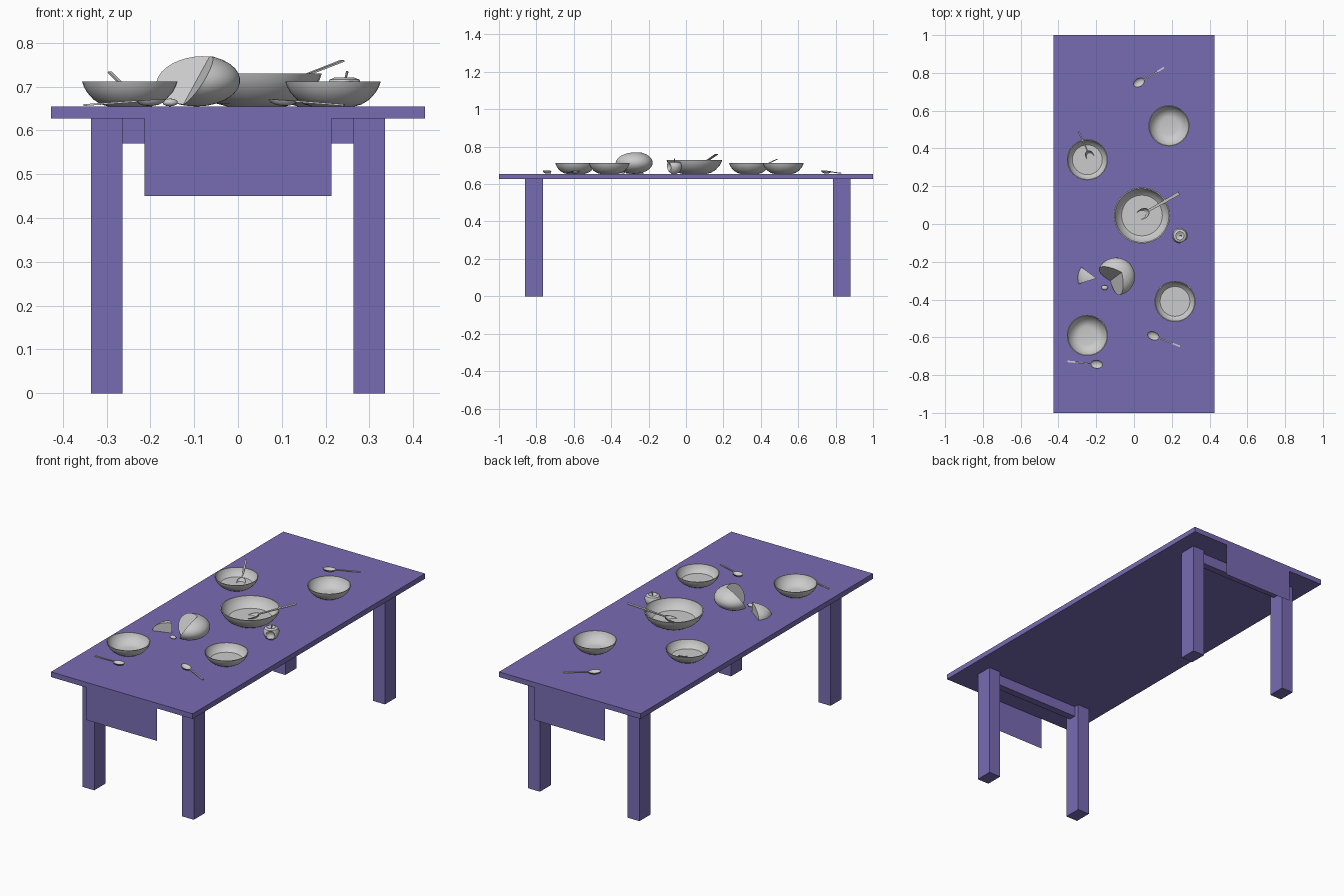
import bpy, bmesh
from math import radians, cos, sin, pi
from mathutils import Matrix, Vector

if "Cube" in bpy.data.objects:
    bpy.data.objects.remove(bpy.data.objects["Cube"])

TOP = 0.655
purple = bpy.data.materials.new("purple")
purple.diffuse_color = (0.19, 0.15, 0.45, 1)
purple.use_nodes = True
purple.node_tree.nodes["Principled BSDF"].inputs["Base Color"].default_value = purple.diffuse_color


def make(name, bm, mat=None, smooth=True):
    bmesh.ops.recalc_face_normals(bm, faces=bm.faces)
    me = bpy.data.meshes.new(name)
    bm.to_mesh(me)
    bm.free()
    ob = bpy.data.objects.new(name, me)
    bpy.context.collection.objects.link(ob)
    if mat:
        me.materials.append(mat)
    if smooth:
        bpy.ops.object.select_all(action='DESELECT')
        ob.select_set(True)
        bpy.context.view_layer.objects.active = ob
        bpy.ops.object.shade_smooth_by_angle(angle=radians(40))
    return ob


def add_box(bm, lo, hi):
    lo, hi = Vector(lo), Vector(hi)
    m = Matrix.Translation((lo + hi) / 2) @ Matrix.Diagonal((*(hi - lo), 1))
    return bmesh.ops.create_cube(bm, size=1, matrix=m)["verts"]


def box(name, lo, hi):
    bm = bmesh.new()
    add_box(bm, lo, hi)
    return make(name, bm, purple, False)


def lathe(profile, steps=32, start=0.0, sweep=360.0):
    """Turn an (r, z) profile round z; a partial sweep gets flat end caps."""
    bm = bmesh.new()
    cols = []
    for i in range(steps + 1):
        a = radians(start + sweep * i / steps)
        cols.append([bm.verts.new((r * cos(a), r * sin(a), z)) for r, z in profile])
    for a, b in zip(cols, cols[1:]):
        for j in range(len(profile) - 1):
            bm.faces.new((a[j], b[j], b[j + 1], a[j + 1]))
    if sweep < 360:
        bm.faces.new(cols[0])
        bm.faces.new(cols[-1][::-1])
    bmesh.ops.remove_doubles(bm, verts=bm.verts, dist=1e-5)
    bmesh.ops.dissolve_degenerate(bm, edges=bm.edges, dist=1e-6)
    return bm


# Table
box("table_top", (-0.427, -1, 0.627), (0.427, 1, TOP))
for end, y0, y1 in (("front", -0.86, -0.765), ("back", 0.785, 0.88)):
    for side, x in (("left", -0.3), ("right", 0.3)):
        box(f"{end}_{side}_leg", (x - 0.036, y0, 0), (x + 0.036, y1, 0.627))
    ym = (y0 + y1) / 2
    box(f"{end}_rail", (-0.265, ym - 0.02, 0.57), (0.265, ym + 0.02, 0.627))

# Cloth ends hanging at the front and back
for end, y in (("front", -1), ("back", 1)):
    bm = bmesh.new()
    bm.faces.new([bm.verts.new((x, y, z)) for x, z in
                  ((-0.213, 0.45), (0.213, 0.45), (0.213, TOP), (-0.213, TOP))])
    make(f"{end}_cloth", bm, purple, False)

# Bowls, some with soup
OUTER = [(0, 0), (0.45, 0), (0.6, 0.08), (0.76, 0.27), (0.9, 0.57), (0.97, 0.82), (1, 1)]
INNER = [(0.96, 1), (0.93, 0.82), (0.86, 0.58), (0.72, 0.29), (0.57, 0.13), (0.43, 0.08), (0, 0.08)]


def bowl(name, x, y, r, h, soup):
    bm = lathe([(a * r, b * h) for a, b in OUTER + INNER])
    make(name, bm).location = (x, y, TOP)
    if soup:
        bm = bmesh.new()
        bmesh.ops.create_circle(bm, cap_ends=True, segments=32, radius=0.73 * r)
        make(name + "_soup", bm).location = (x, y, TOP + 0.3 * h)


bowl("bowl_1", 0.185, 0.52, 0.109, 0.057, False)
bowl("bowl_2", -0.247, 0.34, 0.109, 0.057, True)
bowl("bowl_3", 0.217, -0.41, 0.109, 0.057, True)
bowl("bowl_4", -0.247, -0.59, 0.109, 0.057, False)
bowl("serving_bowl", 0.042, 0.045, 0.149, 0.075, True)


def spoon(name, head, end, r=0.034, width=0.009):
    head, end = Vector(head), Vector(end)
    length = (end - head).length
    d = 0.42 * r
    prof = [(0, -d), (0.5 * r, -0.85 * d), (0.85 * r, -0.5 * d), (r, 0),
            (0.92 * r, 0), (0.75 * r, -0.42 * d), (0.45 * r, -0.7 * d), (0, -0.85 * d)]
    bm = lathe(prof, 20)
    bmesh.ops.scale(bm, vec=(1, 0.68, 1), verts=bm.verts)
    handle = add_box(bm, (0.93 * r, -width / 2, -0.003), (length, width / 2, 0.001))
    for v in handle:
        if v.co.x < length / 2:
            v.co.y *= 0.7
    ob = make(name, bm)
    ob.matrix_world = Matrix.Translation(head) @ (end - head).to_track_quat('X', 'Z').to_matrix().to_4x4()


# Spoons on the table, in a bowl, and the serving spoon
spoon("spoon_back", (0.026, 0.749, 0.67), (0.159, 0.828, 0.659))
spoon("spoon_right", (0.102, -0.592, 0.67), (0.243, -0.648, 0.659))
spoon("spoon_front", (-0.198, -0.743, 0.67), (-0.352, -0.727, 0.659))
spoon("spoon_in_bowl", (-0.234, 0.36, 0.676), (-0.293, 0.488, 0.734))
spoon("serving_spoon", (0.045, 0.053, 0.685), (0.238, 0.163, 0.76), 0.042, 0.018)

# Round loaf with a wedge missing, axis leaning away from the cut
arc = [(sin(pi * i / 16), -cos(pi * i / 16)) for i in range(17)]
arc[0], arc[-1] = (0, -1), (0, 1)
bm = lathe(arc, 24, -78, 231)
lean = Matrix.Rotation(radians(22), 4, Vector((cos(radians(127)), sin(radians(127)), 0)))
bmesh.ops.transform(bm, matrix=Matrix.Diagonal((0.1, 0.1, 0.059, 1)) @ lean, verts=bm.verts)
make("loaf", bm).location = (-0.095, -0.278, TOP + 0.059)

# Torn slice and crumb
quarter = [(0, 0)] + [(0.1 * cos(pi * i / 16), 0.055 * sin(pi * i / 16)) for i in range(8)] + [(0, 0.055)]
make("loaf_slice", lathe(quarter, 8, 144, 54)).location = (-0.198, -0.287, TOP)
bm = bmesh.new()
bmesh.ops.create_icosphere(bm, subdivisions=2, radius=1,
                           matrix=Matrix.Diagonal((0.018, 0.013, 0.009, 1)))
make("crumb", bm).location = (-0.155, -0.337, TOP + 0.009)

# Apple with a bite and a stem
apple = lathe([(0, 0.006), (0.014, 0), (0.03, 0.012), (0.04, 0.033), (0.041, 0.047),
               (0.034, 0.061), (0.022, 0.066), (0.012, 0.062), (0, 0.052)], 24)
apple = make("apple", apple)
apple.location = (0.243, -0.062, TOP)
bm = bmesh.new()
bmesh.ops.create_uvsphere(bm, u_segments=20, v_segments=12, radius=0.027)
cutter = make("bite_cutter", bm)
cutter.location = (0.266, -0.105, TOP + 0.036)
cutter.hide_render = True
cutter.hide_set(True)
bite = apple.modifiers.new("bite", 'BOOLEAN')
bite.operation = 'DIFFERENCE'
bite.object = cutter
bm = bmesh.new()
bmesh.ops.create_cone(bm, cap_ends=True, segments=8, radius1=0.002, radius2=0.003, depth=0.03)
stem = make("apple_stem", bm)
stem.location = (0.246, -0.062, TOP + 0.066)
stem.rotation_euler = (0, radians(15), 0)
